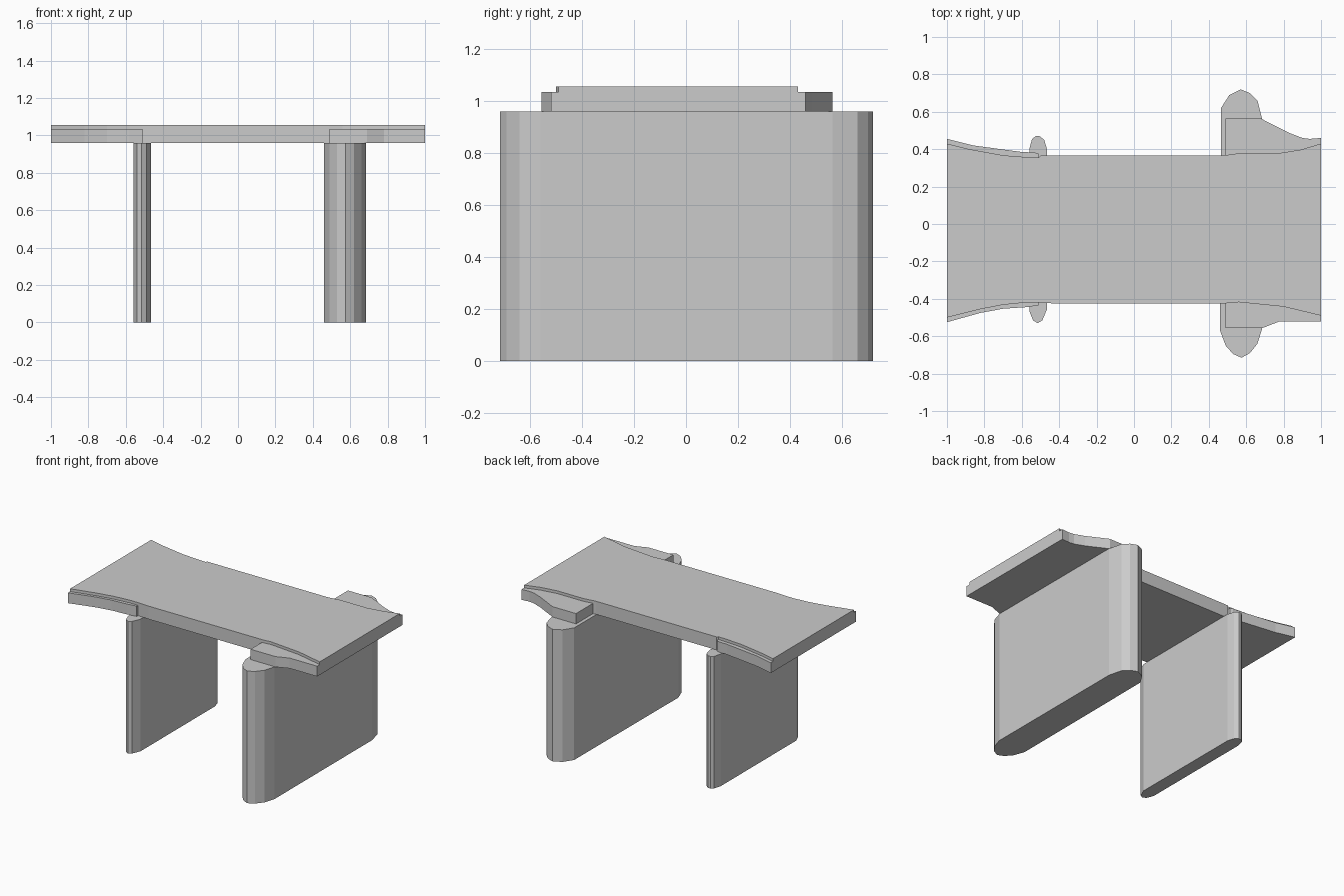
import bpy, bmesh

if "Cube" in bpy.data.objects:
    bpy.data.objects.remove(bpy.data.objects["Cube"])


def prism(name, outline, z0, z1):
    """Extrude a closed plan outline from z0 up to z1."""
    bm = bmesh.new()
    face = bm.faces.new([bm.verts.new((x, y, z0)) for x, y in outline])
    ext = bmesh.ops.extrude_face_region(bm, geom=[face], use_keep_orig=True)
    top = [g for g in ext["geom"] if isinstance(g, bmesh.types.BMVert)]
    bmesh.ops.translate(bm, verts=top, vec=(0, 0, z1 - z0))
    bmesh.ops.recalc_face_normals(bm, faces=bm.faces)
    mesh = bpy.data.meshes.new(name)
    bm.to_mesh(mesh)
    bm.free()
    obj = bpy.data.objects.new(name, mesh)
    bpy.context.collection.objects.link(obj)
    return obj


PIER_TOP, LEDGE_TOP, DECK_TOP = 0.96, 1.035, 1.055

# Flared deck edges at the four corners, each listed left to right
back_left = [(-1, .43), (-.88, .40), (-.70, .367), (-.58, .358), (-.51, .355)]
back_right = [(.49, .368), (.56, .378), (.77, .378), (.89, .397), (1, .43)]
front_left = [(-1, -.50), (-.82, -.455), (-.70, -.432), (-.58, -.42), (-.51, -.42)]
front_right = [(.49, -.424), (.56, -.418), (.80, -.442), (1, -.49)]

# Deck slab
deck = (back_left + [(-.50, .365), (.47, .365)] + back_right
        + front_right[::-1] + [(-.42, -.425)] + front_left[::-1])
prism("deck", deck, PIER_TOP, DECK_TOP)

# Lower side ledges: inner edge follows the deck, outer edge listed left to right
ledges = {
    "ledge_back_left": (back_left, [(-1, .455), (-.86, .42), (-.60, .385), (-.53, .382), (-.51, .375)]),
    "ledge_back_right": (back_right, [(.49, .563), (.68, .563), (.83, .487), (.90, .46), (.94, .455), (1, .46)]),
    "ledge_front_left": (front_left, [(-1, -.525), (-.82, -.475), (-.70, -.453), (-.58, -.445), (-.51, -.435)]),
    "ledge_front_right": (front_right, [(.49, -.555), (.69, -.555), (.78, -.52), (1, -.52)]),
}
for name, (inner, outer) in ledges.items():
    prism(name, inner + outer[::-1], PIER_TOP, LEDGE_TOP)

# Narrow left pier with rounded ends
prism("pier_left",
      [(-.56, .40), (-.545, .455), (-.525, .47), (-.505, .47), (-.48, .45), (-.465, .40),
       (-.465, -.455), (-.49, -.515), (-.515, -.53), (-.54, -.515), (-.56, -.465)],
      0, PIER_TOP)

# Thick right pier with rounded ends
prism("pier_right",
      [(.465, .62), (.51, .69), (.57, .72), (.62, .70), (.66, .66), (.685, .563),
       (.685, -.56), (.66, -.64), (.62, -.69), (.575, -.715), (.53, -.695), (.49, -.65), (.46, -.57)],
      0, PIER_TOP)
